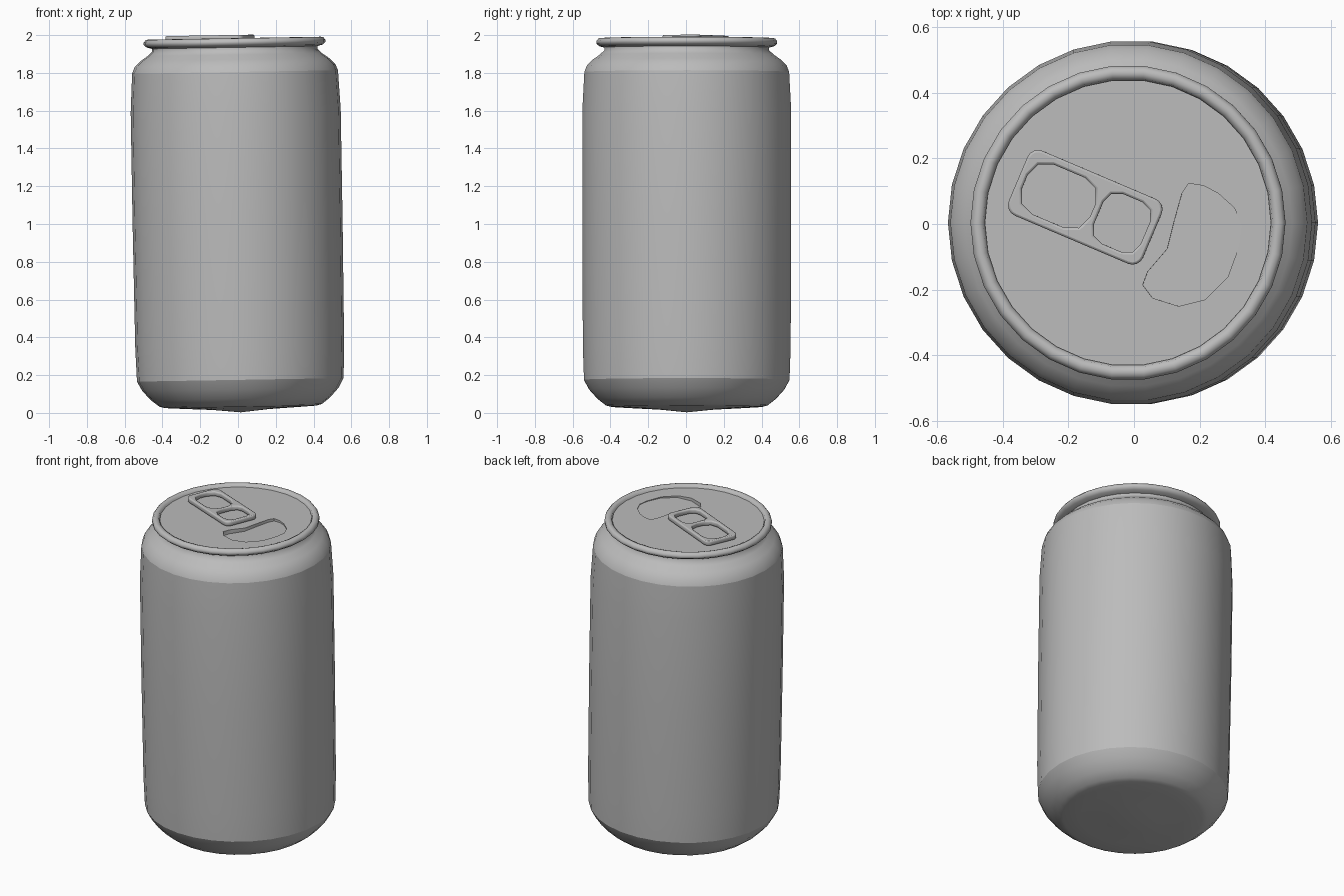
import bpy, bmesh, math
from mathutils import Vector, Matrix

if "Cube" in bpy.data.objects:
    bpy.data.objects.remove(bpy.data.objects["Cube"], do_unlink=True)

SIDES = 30
LEAN = -0.017          # the whole can leans slightly
LID_Z = 1.967

grey = bpy.data.materials.new("plain_grey")
grey.use_nodes = True
grey.diffuse_color = (0.5, 0.5, 0.5, 1)
grey.node_tree.nodes["Principled BSDF"].inputs["Base Color"].default_value = (0.5, 0.5, 0.5, 1)


def activate(ob):
    bpy.ops.object.select_all(action='DESELECT')
    ob.select_set(True)
    bpy.context.view_layer.objects.active = ob


def place(ob):
    ob.location = (0.015, 0.004, 0)
    ob.rotation_euler.y = LEAN


def finish(ob, angle):
    ob.data.materials.clear()
    ob.data.materials.append(grey)
    activate(ob)
    bpy.ops.object.shade_smooth_by_angle(angle=math.radians(angle))


def mesh_object(name, bm):
    bmesh.ops.recalc_face_normals(bm, faces=bm.faces)
    me = bpy.data.meshes.new(name)
    bm.to_mesh(me)
    bm.free()
    ob = bpy.data.objects.new(name, me)
    bpy.context.collection.objects.link(ob)
    place(ob)
    return ob


def lathe(name, profile):
    """Spin a list of (radius, height) around the z axis."""
    bm = bmesh.new()
    vs = [bm.verts.new((r, 0, z)) for r, z in profile]
    es = [bm.edges.new(p) for p in zip(vs, vs[1:])]
    bmesh.ops.spin(bm, geom=vs + es, cent=(0, 0, 0), axis=(0, 0, 1),
                   angle=math.tau, steps=SIDES, use_duplicate=False)
    bmesh.ops.remove_doubles(bm, verts=bm.verts, dist=0.0005)
    return mesh_object(name, bm)


# Can body, split where the surface creases
base = lathe("base", [(0, 0.003), (0.15, 0.018), (0.3, 0.026), (0.4, 0.032), (0.43, 0.04),
                      (0.475, 0.075), (0.52, 0.125), (0.547, 0.175)])
wall = lathe("wall", [(0.547, 0.175), (0.553, 0.35), (0.556, 1.0), (0.556, 1.6), (0.545, 1.805)])
shoulder = lathe("shoulder", [(0.545, 1.805), (0.532, 1.838), (0.5, 1.87), (0.462, 1.897),
                              (0.438, 1.92), (0.438, 1.935)])
rim = lathe("rim", [(0.438, 1.935), (0.465, 1.942), (0.481, 1.955), (0.481, 1.968),
                    (0.47, 1.982), (0.456, 1.984), (0.442, 1.978), (0.436, 1.955)])
for part in (base, wall, shoulder, rim):
    finish(part, 60)

# Lid disc
lid = lathe("lid", [(0, LID_Z - 0.05), (0.437, LID_Z - 0.05), (0.437, LID_Z), (0, LID_Z)])

# Kidney-shaped mouth, pressed deeper on the side next to the tab
outline = [(.15, .09), (.17, .12), (.215, .113), (.26, .09), (.31, .045), (.333, -.01),
           (.325, -.07), (.29, -.165), (.22, -.235), (.14, -.255), (.06, -.23),
           (.03, -.19), (.045, -.15), (.105, -.08), (.125, 0)]
bm = bmesh.new()
rings = [[], []]
for x, y in outline:
    floor = LID_Z - 0.026 + 0.075 * (x - 0.03)
    rings[0].append(bm.verts.new((x + 0.015, y, floor)))
    rings[1].append(bm.verts.new((x + 0.015, y, LID_Z + 0.05)))
for ring in rings:
    bm.faces.new(ring)
for i in range(len(outline)):
    j = (i + 1) % len(outline)
    bm.faces.new((rings[0][i], rings[0][j], rings[1][j], rings[1][i]))
cutter = mesh_object("mouth_cutter", bm)
cutter.hide_render = True
mod = lid.modifiers.new("mouth", 'BOOLEAN')
mod.operation = 'DIFFERENCE'
mod.solver = 'EXACT'
mod.object = cutter
activate(lid)
bpy.ops.object.modifier_apply(modifier=mod.name)
bpy.data.objects.remove(cutter, do_unlink=True)
finish(lid, 30)


# Pull tab: a rounded plate with two holes
def rounded_box(cx, length, width, radius, steps):
    pts = []
    for k, (sx, sy) in enumerate(((1, 1), (-1, 1), (-1, -1), (1, -1))):
        for s in range(steps + 1):
            a = math.radians(90) * (k + s / steps)
            pts.append((cx + sx * (length / 2 - radius) + radius * math.cos(a),
                        sy * (width / 2 - radius) + radius * math.sin(a)))
    return pts


curve = bpy.data.curves.new("pull_tab", 'CURVE')
curve.dimensions = '2D'
curve.fill_mode = 'BOTH'
curve.extrude = 0.008
curve.bevel_depth = 0.007
curve.bevel_resolution = 1
curve.offset = -0.007
turn = Matrix.Rotation(math.radians(-23), 3, 'Z')
for shape in (rounded_box(0, 0.445, 0.215, 0.035, 4),
              rounded_box(-0.088, 0.225, 0.165, 0.06, 2),
              rounded_box(0.122, 0.155, 0.165, 0.045, 2)):
    spline = curve.splines.new('POLY')
    spline.points.add(len(shape) - 1)
    spline.use_cyclic_u = True
    for point, (x, y) in zip(spline.points, shape):
        v = turn @ Vector((x, y, 0)) + Vector((-0.13, 0.047, 0))
        point.co = (v.x, v.y, 0, 1)
tab = bpy.data.objects.new("pull_tab", curve)
bpy.context.collection.objects.link(tab)
activate(tab)
bpy.ops.object.convert(target='MESH')
tab = bpy.context.view_layer.objects.active
tab.data.transform(Matrix.Translation((0, 0, 1.986)))
place(tab)
finish(tab, 50)
